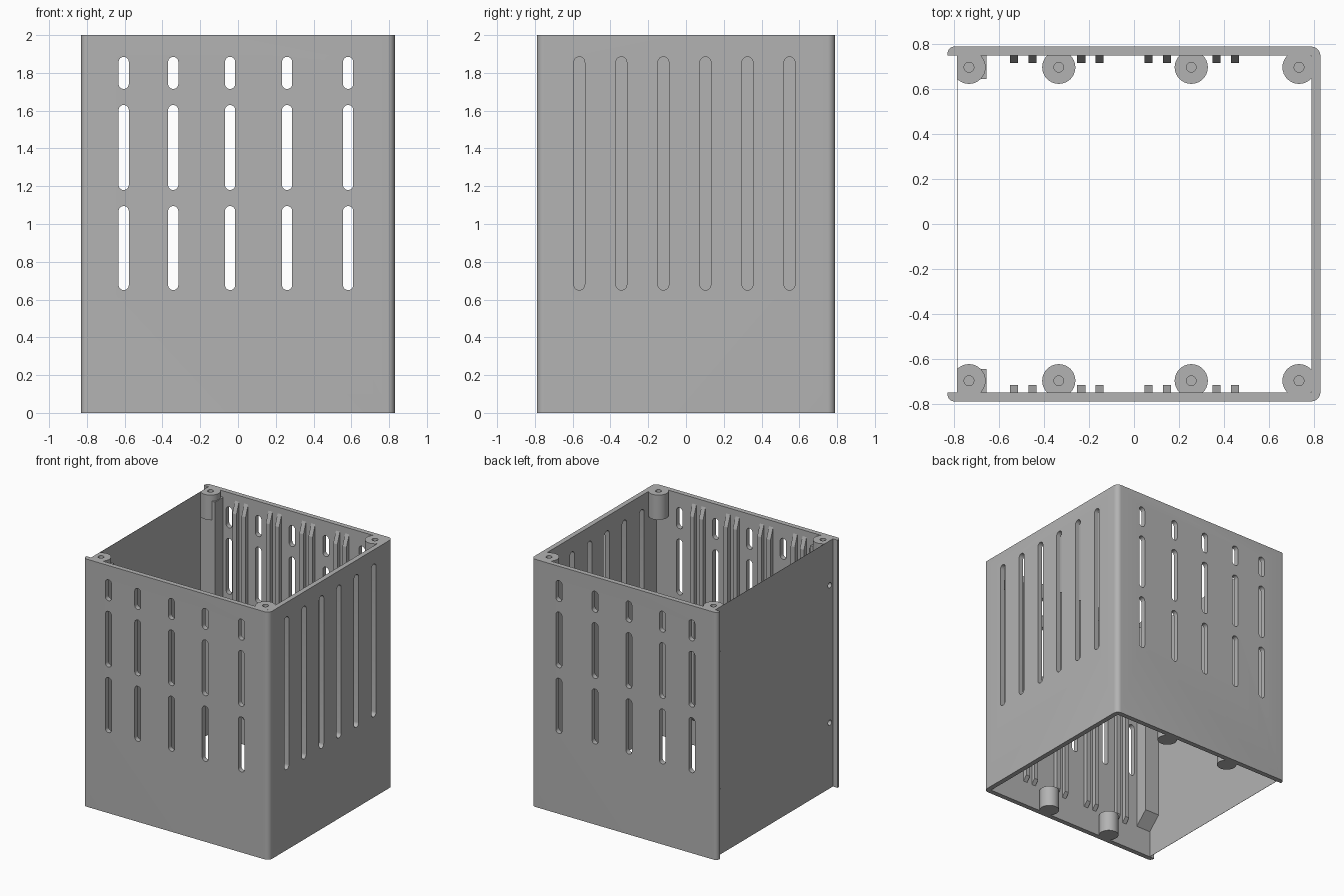
import bpy, bmesh, math
from mathutils import Vector

cube = bpy.data.objects.get("Cube")
if cube:
    bpy.data.objects.remove(cube, do_unlink=True)

grey = bpy.data.materials.new("plain grey")
grey.use_nodes = True
grey.diffuse_color = (0.45, 0.45, 0.45, 1)
grey.node_tree.nodes["Principled BSDF"].inputs["Base Color"].default_value = grey.diffuse_color

HX, HY = 0.83, 0.79          # outer half sizes
IX, IY = 0.79, 0.75          # inner wall faces
PANEL_X = -0.787
R = 0.04                     # corner rounding

# Maps profile point (u, v) and depth w to model space, by extrusion axis
AXES = {"x": lambda u, v, w: Vector((w, u, v)),
        "y": lambda u, v, w: Vector((u, w, v)),
        "z": lambda u, v, w: Vector((u, v, w))}


def arc(cx, cy, r, a0, a1, n):
    angles = [math.radians(a0 + (a1 - a0) * i / n) for i in range(n + 1)]
    return [(cx + r * math.cos(a), cy + r * math.sin(a)) for a in angles]


def circle(cx, cy, r, n=32):
    return arc(cx, cy, r, 0, 360, n)[:-1]


def stadium(cx, lo, hi, r):
    return arc(cx, hi - r, r, 0, 180, 12) + arc(cx, lo + r, r, 180, 360, 12)


def prisms(name, items):
    """One object made of prisms: (profile, axis, low, high)."""
    bm = bmesh.new()
    for pts, axis, lo, hi in items:
        place = AXES[axis]
        rings = [[bm.verts.new(place(u, v, w)) for u, v in pts] for w in (lo, hi)]
        bm.faces.new(rings[0])
        bm.faces.new(rings[1])
        for i in range(len(pts)):
            j = (i + 1) % len(pts)
            bm.faces.new((rings[0][i], rings[0][j], rings[1][j], rings[1][i]))
    bmesh.ops.recalc_face_normals(bm, faces=bm.faces)
    mesh = bpy.data.meshes.new(name)
    bm.to_mesh(mesh)
    bm.free()
    mesh.materials.append(grey)
    obj = bpy.data.objects.new(name, mesh)
    bpy.context.collection.objects.link(obj)
    return obj


def activate(obj):
    bpy.ops.object.select_all(action="DESELECT")
    obj.select_set(True)
    bpy.context.view_layer.objects.active = obj


def cut(obj, items):
    cutter = prisms("cutter", items)
    cutter.hide_render = True
    mod = obj.modifiers.new("cut", "BOOLEAN")
    mod.operation, mod.solver, mod.object = "DIFFERENCE", "EXACT", cutter
    activate(obj)
    bpy.ops.object.modifier_apply(modifier=mod.name)
    bpy.data.objects.remove(cutter, do_unlink=True)


def smooth(obj):
    activate(obj)
    bpy.ops.object.shade_smooth_by_angle(angle=math.radians(30))


# Three-sided shell with rounded outer corners and lips on the panel side
profile = [(-HX, -IY)]
profile += arc(-HX + 0.03, -HY + 0.03, 0.03, 180, 270, 8)
profile += arc(HX - R, -HY + R, R, 270, 360, 8)
profile += arc(HX - R, HY - R, R, 0, 90, 8)
profile += arc(-HX + 0.03, HY - 0.03, 0.03, 90, 180, 8)
profile += [(-HX, IY), (IX, IY), (IX, -IY)]
shell = prisms("shell", [(profile, "z", 0, 2)])

# Vent slots: three rows through front and back, one row of long ones in the side
vents = [(stadium(x, lo, hi, 0.027), "y", -1, 1)
         for x in (-0.605, -0.343, -0.042, 0.26, 0.583)
         for lo, hi in ((0.65, 1.095), (1.18, 1.63), (1.715, 1.885))]
vents += [(stadium(-0.565 + 0.2226 * i, 0.65, 1.885, 0.029), "x", 0.7, 1) for i in range(6)]
cut(shell, vents)
smooth(shell)

# Thin panel closing the remaining side, and the screw columns behind it
screw_holes = [(circle(s * 0.71, z, 0.022, 20), "x", -0.9, -0.7)
               for s in (-1, 1) for z in (0.53, 1.64)]
panel_outline = [(-IY, 0), (IY, 0), (IY, 2), (-IY, 2)]
panel = prisms("side_panel", [(panel_outline, "x", PANEL_X - 0.001, PANEL_X + 0.001)])
cut(panel, screw_holes)

columns = prisms("screw_columns", [
    ([(s * IY, 0.22), (s * 0.645, 0.32), (s * 0.645, 1.95), (s * IY, 1.95)],
     "x", PANEL_X + 0.001, -0.657) for s in (-1, 1)])
cut(columns, screw_holes)
smooth(columns)

# Round screw bosses: corners at the top, pairs along the walls at the bottom
for label, xs, lo, hi in (("top", (-0.735, 0.735), 1.8, 2), ("bottom", (-0.335, 0.255), 0, 0.17)):
    for x in xs:
        for s, side in ((-1, "front"), (1, "back")):
            ring = [(max(u, PANEL_X), v) for u, v in circle(x, s * 0.698, 0.074)]
            boss = prisms(f"{label}_{side}_boss", [(ring, "z", lo, hi)])
            cut(boss, [(circle(x, s * 0.698, 0.022, 20), "z", hi - 0.14, hi + 0.1)])
            smooth(boss)

# Paired guide ribs with sloped ends on the front and back walls
for s, side in ((-1, "front"), (1, "back")):
    rib = [(s * IY, 0.2), (s * 0.717, 0.24), (s * 0.717, 1.86), (s * IY, 1.95)]
    prisms(f"{side}_guide_ribs", [
        (rib, "x", x - 0.018, x + 0.018)
        for pair in (-0.493, -0.194, 0.106, 0.409) for x in (pair - 0.041, pair + 0.041)])
